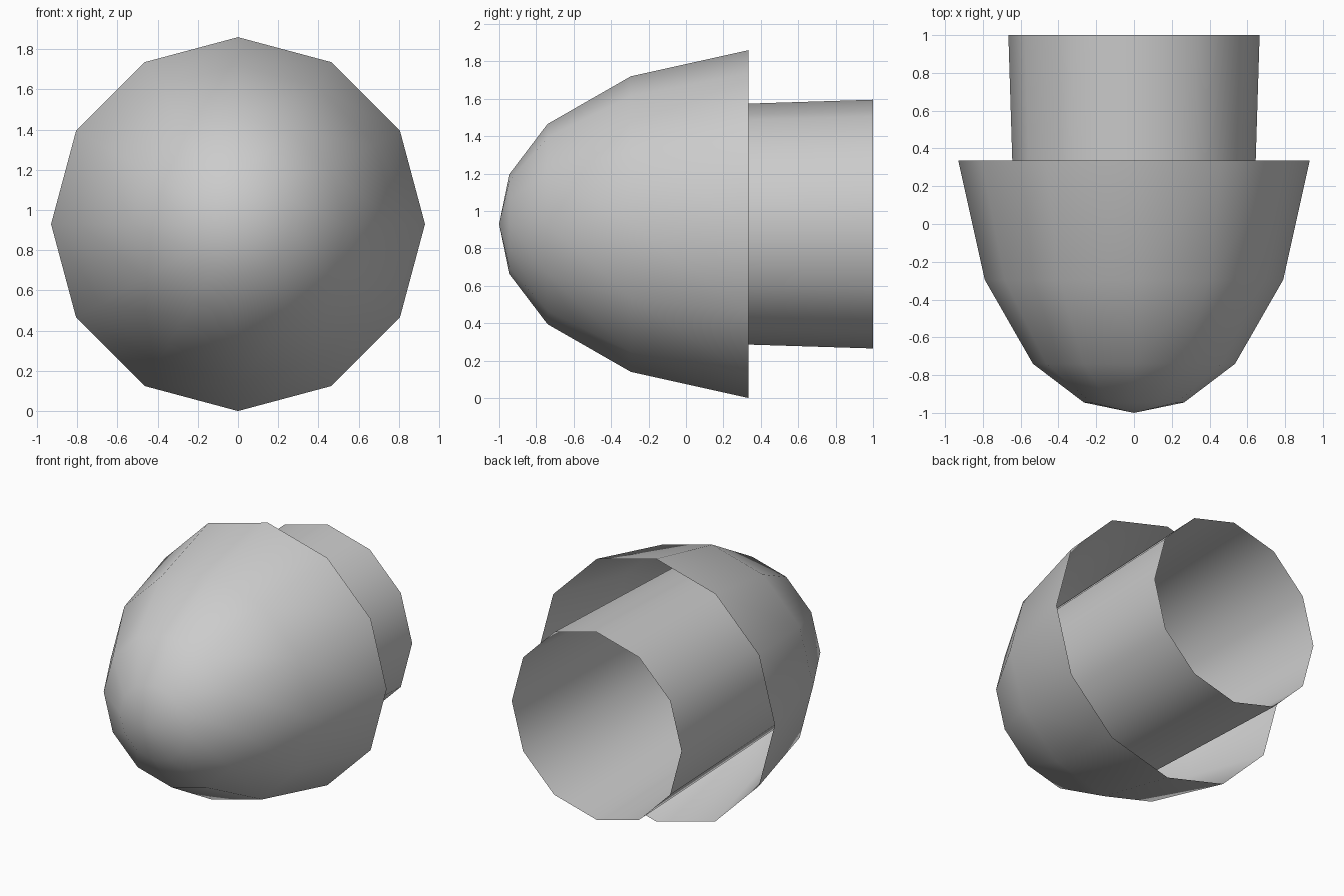
import bpy
import bmesh
from math import sin, cos, tau

SIDES = 12
CENTRE_Z = 0.93

if "Cube" in bpy.data.objects:
    bpy.data.objects.remove(bpy.data.objects["Cube"])

grey = bpy.data.materials.new("light_grey")
grey.use_nodes = True
colour = (0.6, 0.6, 0.6, 1)
grey.diffuse_color = colour
grey.node_tree.nodes["Principled BSDF"].inputs["Base Color"].default_value = colour


def lathe(name, profile):
    """Open smooth shell turned around the y axis from (y, radius) points."""
    bm = bmesh.new()
    rings = []
    for y, r in profile:
        count = SIDES if r > 0 else 1
        rings.append([bm.verts.new((r * sin(tau * i / SIDES), y,
                                    CENTRE_Z + r * cos(tau * i / SIDES)))
                      for i in range(count)])
    for a, b in zip(rings, rings[1:]):
        for i in range(SIDES):
            j = (i + 1) % SIDES
            if len(a) == 1:
                bm.faces.new((a[0], b[j], b[i]))
            else:
                bm.faces.new((a[i], a[j], b[j], b[i]))
    bmesh.ops.recalc_face_normals(bm, faces=bm.faces)
    # Make the shell face away from its axis
    side = bm.faces[-1] if bm.faces.ensure_lookup_table() is None else None
    c = side.calc_center_median()
    if side.normal.x * c.x + side.normal.z * (c.z - CENTRE_Z) < 0:
        bmesh.ops.reverse_faces(bm, faces=bm.faces)
    for f in bm.faces:
        f.smooth = True
    mesh = bpy.data.meshes.new(name)
    bm.to_mesh(mesh)
    bm.free()
    mesh.materials.append(grey)
    obj = bpy.data.objects.new(name, mesh)
    bpy.context.collection.objects.link(obj)
    return obj


# Rounded nose, hollow and open at the back
lathe("nose_dome", [(-1, 0), (-0.945, 0.265), (-0.74, 0.535),
                    (-0.295, 0.79), (0.335, 0.93)])

# Slightly flared tube running from inside the dome out of the back
lathe("rear_tube", [(-0.6, 0.615), (1, 0.665)])
